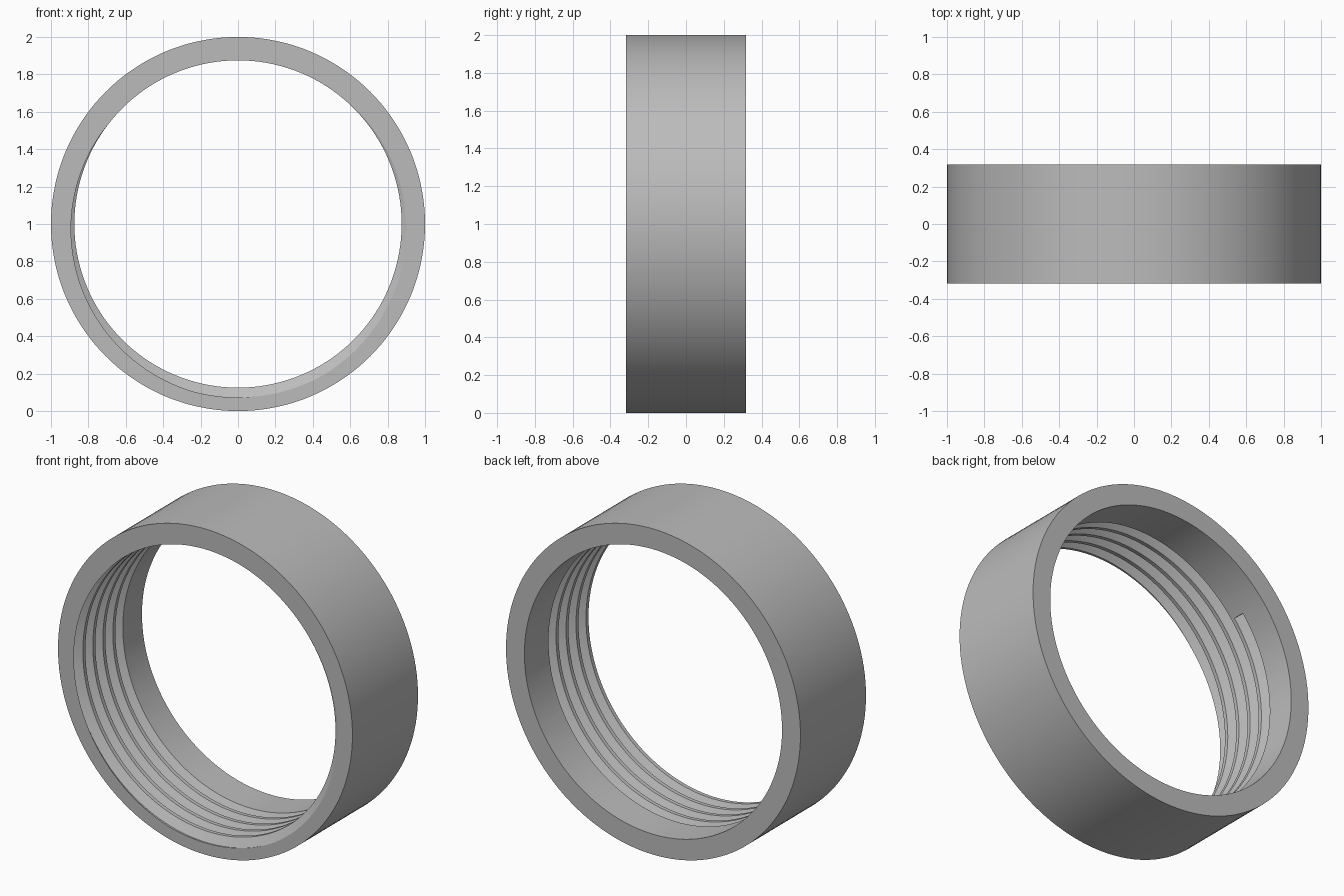
import bpy, bmesh
from math import radians, cos, sin, tan

if "Cube" in bpy.data.objects:
    bpy.data.objects.remove(bpy.data.objects["Cube"])

OUTER, BORE, HALF = 1.0, 0.875, 0.318   # ring radii and half width
PITCH = 0.097                           # right-handed internal thread
ROOT = BORE + 0.541 * PITCH             # groove bottom radius
STEP = 2.5                              # degrees per segment


def make_object(name, bm):
    bmesh.ops.recalc_face_normals(bm, faces=bm.faces)
    mesh = bpy.data.meshes.new(name)
    bm.to_mesh(mesh)
    bm.free()
    obj = bpy.data.objects.new(name, mesh)
    bpy.context.collection.objects.link(obj)
    return obj


def sweep(name, profile, start, steps, shift, closed):
    """Sweep a (radius, y) profile around the y axis, sliding along y by shift(angle)."""
    bm = bmesh.new()
    rows = []
    for i in range(steps):
        deg = start - i * STEP
        a = radians(deg)
        rows.append([bm.verts.new((r * cos(a), y + shift(deg), 1 + r * sin(a)))
                     for r, y in profile])
    n = len(profile)
    for i in range(steps if closed else steps - 1):
        p, q = rows[i], rows[(i + 1) % steps]
        for j in range(n):
            k = (j + 1) % n
            bm.faces.new((p[j], p[k], q[k], q[j]))
    if not closed:
        bm.faces.new(rows[0])
        bm.faces.new(rows[-1])
    return make_object(name, bm)


# Plain ring
ring = sweep("threaded_ring",
             [(OUTER, -HALF), (OUTER, HALF), (BORE, HALF), (BORE, -HALF)],
             0, round(360 / STEP), lambda deg: 0, True)

# Helical V groove, running out through the front face and stopping inside
low = BORE - 0.003
root_half = PITCH / 16
mouth_half = root_half + (ROOT - low) * tan(radians(30))
groove = [(low - 0.03, -mouth_half), (low, -mouth_half), (ROOT, -root_half),
          (ROOT, root_half), (low, mouth_half), (low - 0.03, mouth_half)]
first, last = 480, 140 - 4 * 360
cutter = sweep("thread_cutter", groove, first, round((first - last) / STEP) + 1,
               lambda deg: -HALF + PITCH * (277.5 - deg) / 360, False)
cutter.hide_render = True

cut = ring.modifiers.new("thread", "BOOLEAN")
cut.operation = "DIFFERENCE"
cut.solver = "EXACT"
cut.object = cutter
bpy.context.view_layer.objects.active = ring
ring.select_set(True)
bpy.ops.object.modifier_apply(modifier=cut.name)
bpy.data.objects.remove(cutter)

# Colour and shading
grey = bpy.data.materials.new("plain grey")
grey.use_nodes = True
colour = (0.5, 0.5, 0.5, 1)
grey.diffuse_color = colour
grey.node_tree.nodes["Principled BSDF"].inputs["Base Color"].default_value = colour
ring.data.materials.clear()
ring.data.materials.append(grey)
bpy.ops.object.shade_smooth_by_angle(angle=radians(25))
